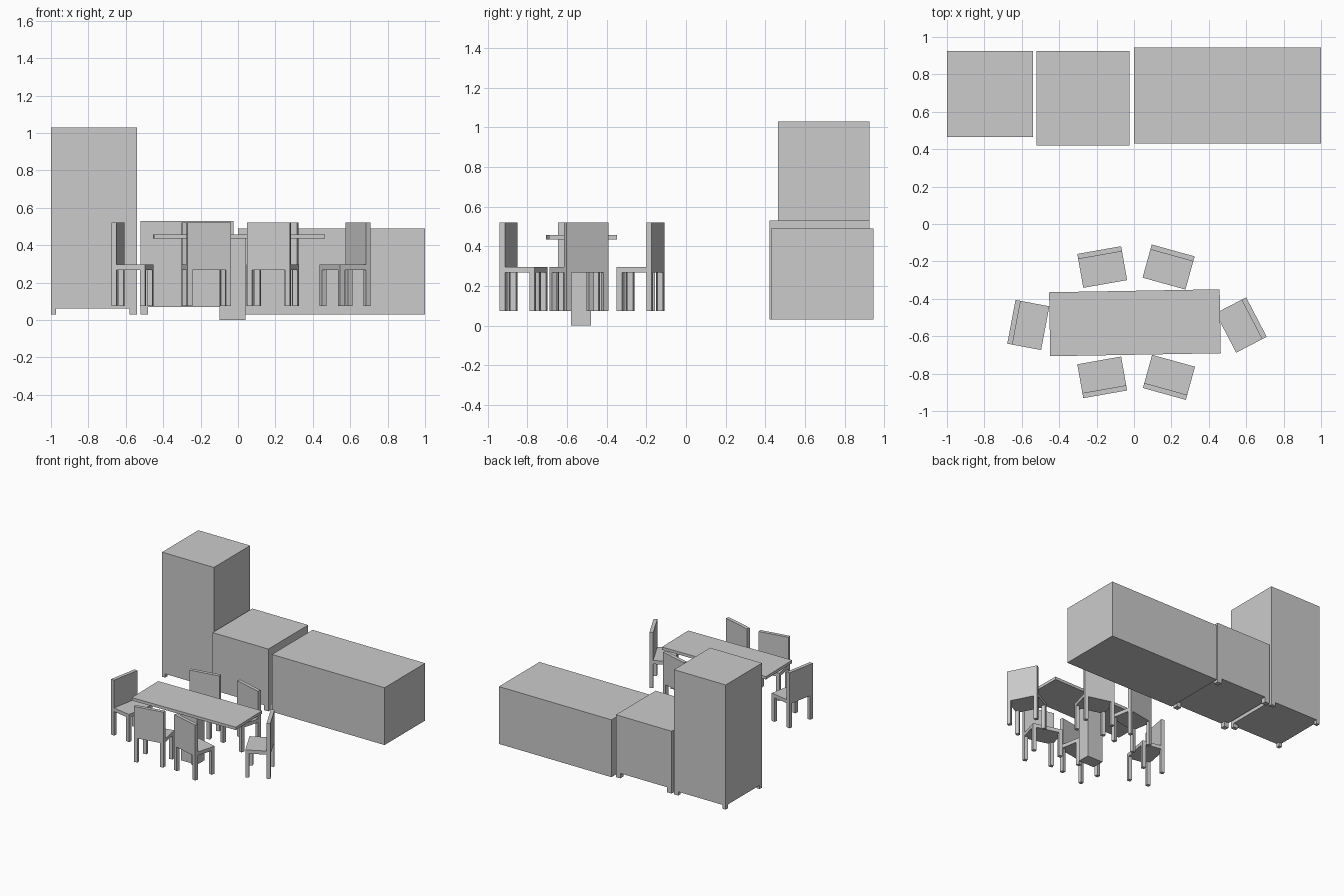
import bpy
from math import radians
from mathutils import Matrix, Vector

cube = bpy.data.objects.get("Cube")
if cube:
    bpy.data.objects.remove(cube, do_unlink=True)

# One plain grey for everything
grey = bpy.data.materials.new("plain grey")
grey.use_nodes = True
colour = (0.6, 0.6, 0.6, 1)
grey.diffuse_color = colour
grey.node_tree.nodes["Principled BSDF"].inputs["Base Color"].default_value = colour


def box(name, lo, hi, place=Matrix()):
    """Axis-aligned box between two corners, then moved by a placement matrix."""
    bpy.ops.mesh.primitive_cube_add(size=1)
    ob = bpy.context.object
    ob.name = ob.data.name = name
    lo, hi = Vector(lo), Vector(hi)
    ob.data.transform(Matrix.Translation((lo + hi) / 2) @ Matrix.Diagonal((*(hi - lo), 1)))
    ob.matrix_world = place
    ob.data.materials.append(grey)
    return ob


def placed(x, y, angle):
    return Matrix.Translation((x, y, 0)) @ Matrix.Rotation(radians(angle), 4, "Z")


def footed_cabinet(name, x, y, z, foot_left, foot_right, foot_depth):
    """Cabinet body standing on four corner feet that reach the kitchen floor."""
    box(name, (x[0], y[0], z[0]), (x[1], y[1], z[1]))
    for side, x0, x1 in (("right", x[0], x[0] + foot_left), ("left", x[1] - foot_right, x[1])):
        for end, y0 in (("front", y[0]), ("back", y[1] - foot_depth)):
            box(f"{name}_foot_{end}_{side}", (x0, y0, FLOOR), (x1, y0 + foot_depth, z[0]))


def chair(name, x, y, angle):
    """Chair facing its local +y, with the backrest on the -y edge."""
    place = placed(x, y, angle)
    w, d, leg = 0.119, 0.092, 0.028
    box(name + "_seat", (-w, -d, 0.268), (w, d, 0.297), place)
    box(name + "_backrest", (-w, -d, 0.297), (w, -d + 0.028, 0.52), place)
    for side, x0 in (("left", -w), ("right", w - leg)):
        for end, y0 in (("back", -d), ("front", d - leg)):
            box(f"{name}_leg_{end}_{side}", (x0, y0, 0.075), (x0 + leg, y0 + leg, 0.268), place)


# Kitchen row
FLOOR = 0.03
footed_cabinet("refrigerator", (-1, -0.54), (0.465, 0.925), (0.06, 1.03), 0.027, 0.04, 0.03)
footed_cabinet("stove", (-0.52, -0.025), (0.42, 0.925), (0.07, 0.53), 0.04, 0.04, 0.04)
box("counter", (0, 0.43, FLOOR), (1, 0.945, 0.49))

# Dining table on a single pedestal
table = placed(0.005, -0.528, 1)
box("table_top", (-0.456, -0.171, 0.435), (0.456, 0.171, 0.458), table)
box("table_pedestal", (-0.1, -0.58, 0), (0.04, -0.48, 0.435))

# Chairs around the table
chair("chair_front_right", -0.17, -0.82, 10)
chair("chair_front_left", 0.187, -0.82, -15.5)
chair("chair_back_right", -0.17, -0.23, 190)
chair("chair_back_left", 0.185, -0.23, 164.5)
chair("chair_right_end", -0.565, -0.54, -100.7)
chair("chair_left_end", 0.573, -0.54, 117.5)
